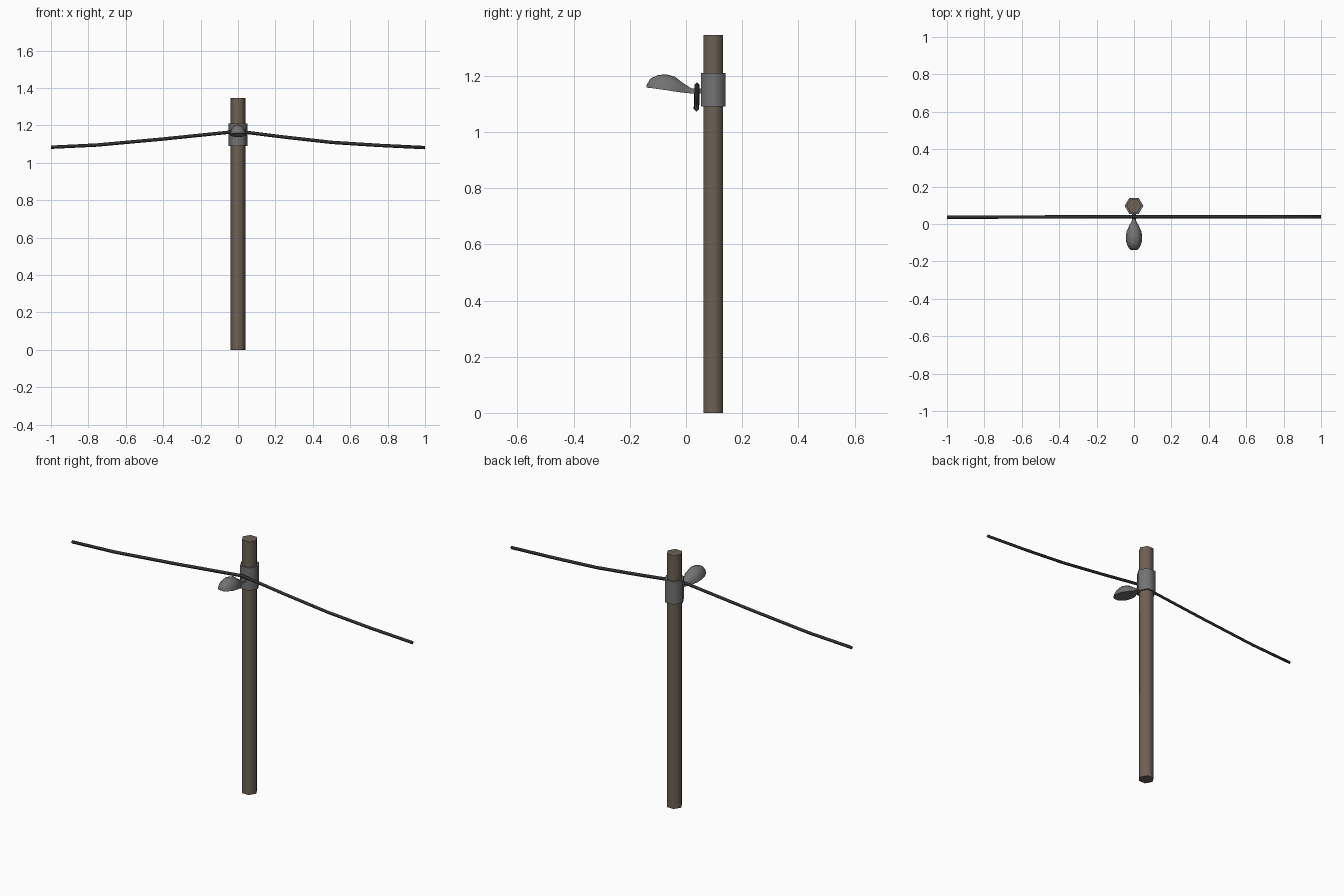
import bpy, bmesh, math
from mathutils import Vector

if "Cube" in bpy.data.objects:
    bpy.data.objects.remove(bpy.data.objects["Cube"])

def material(name, rgb):
    m = bpy.data.materials.new(name)
    m.diffuse_color = (*rgb, 1)
    m.use_nodes = True
    m.node_tree.nodes["Principled BSDF"].inputs["Base Color"].default_value = m.diffuse_color
    return m

wood = material("weathered_wood", (0.15, 0.12, 0.09))
steel = material("grey_steel", (0.17, 0.17, 0.17))
rubber = material("black_rubber", (0.03, 0.03, 0.03))

def smooth(ob, angle):
    bpy.ops.object.select_all(action='DESELECT')
    ob.select_set(True)
    bpy.context.view_layer.objects.active = ob
    bpy.ops.object.shade_smooth_by_angle(angle=math.radians(angle))

def hex_post(name, radius, z0, z1, mat):
    bpy.ops.mesh.primitive_cylinder_add(vertices=6, radius=radius, depth=z1 - z0,
        location=(0, 0.097, (z0 + z1) / 2), rotation=(0, 0, math.radians(30)))
    ob = bpy.context.object
    ob.name = name
    ob.data.materials.append(mat)
    smooth(ob, 65)

def loft(name, rings, mat, angle):
    """Skin a list of equally sized rings and cap both ends."""
    bm = bmesh.new()
    loops = [[bm.verts.new(p) for p in ring] for ring in rings]
    n = len(loops[0])
    for a, b in zip(loops, loops[1:]):
        for i in range(n):
            bm.faces.new((a[i], a[(i + 1) % n], b[(i + 1) % n], b[i]))
    bm.faces.new(loops[0])
    bm.faces.new(loops[-1])
    bmesh.ops.recalc_face_normals(bm, faces=bm.faces)
    me = bpy.data.meshes.new(name)
    bm.to_mesh(me)
    bm.free()
    ob = bpy.data.objects.new(name, me)
    bpy.context.collection.objects.link(ob)
    me.materials.append(mat)
    smooth(ob, angle)

# Pole and the clamp around it
hex_post("pole", 0.04, 0, 1.345, wood)
hex_post("clamp_collar", 0.05, 1.09, 1.21, steel)

# Lamp head with its neck: domed top, flat underside (y, half width, bottom z, top z)
stations = [(0.06, 0.010, 1.137, 1.155), (0.02, 0.010, 1.137, 1.155),
            (-0.01, 0.026, 1.140, 1.174), (-0.04, 0.040, 1.144, 1.197),
            (-0.07, 0.044, 1.149, 1.205), (-0.10, 0.041, 1.153, 1.203),
            (-0.127, 0.029, 1.157, 1.190), (-0.14, 0.015, 1.158, 1.167)]
SIDES = 6
loft("lamp_head",
     [[(w * math.cos(math.pi * i / SIDES), y,
        z0 + (z1 - z0) * math.sin(math.pi * i / SIDES)) for i in range(SIDES + 1)]
      for y, w, z0, z1 in stations], steel, 50)

# Sagging cable passing in front of the clamp
path = [(-1, 0.036, 1.083), (-0.75, 0.037, 1.095), (-0.4, 0.038, 1.127),
        (0, 0.039, 1.168), (0.25, 0.039, 1.137), (0.5, 0.039, 1.109),
        (0.75, 0.038, 1.093), (1, 0.038, 1.081)]
r = 0.009
loft("cable", [[(x, y + r * math.cos(a), z + r * math.sin(a))
                for a in (k * math.pi / 2 for k in range(4))]
               for x, y, z in path], rubber, 91)
